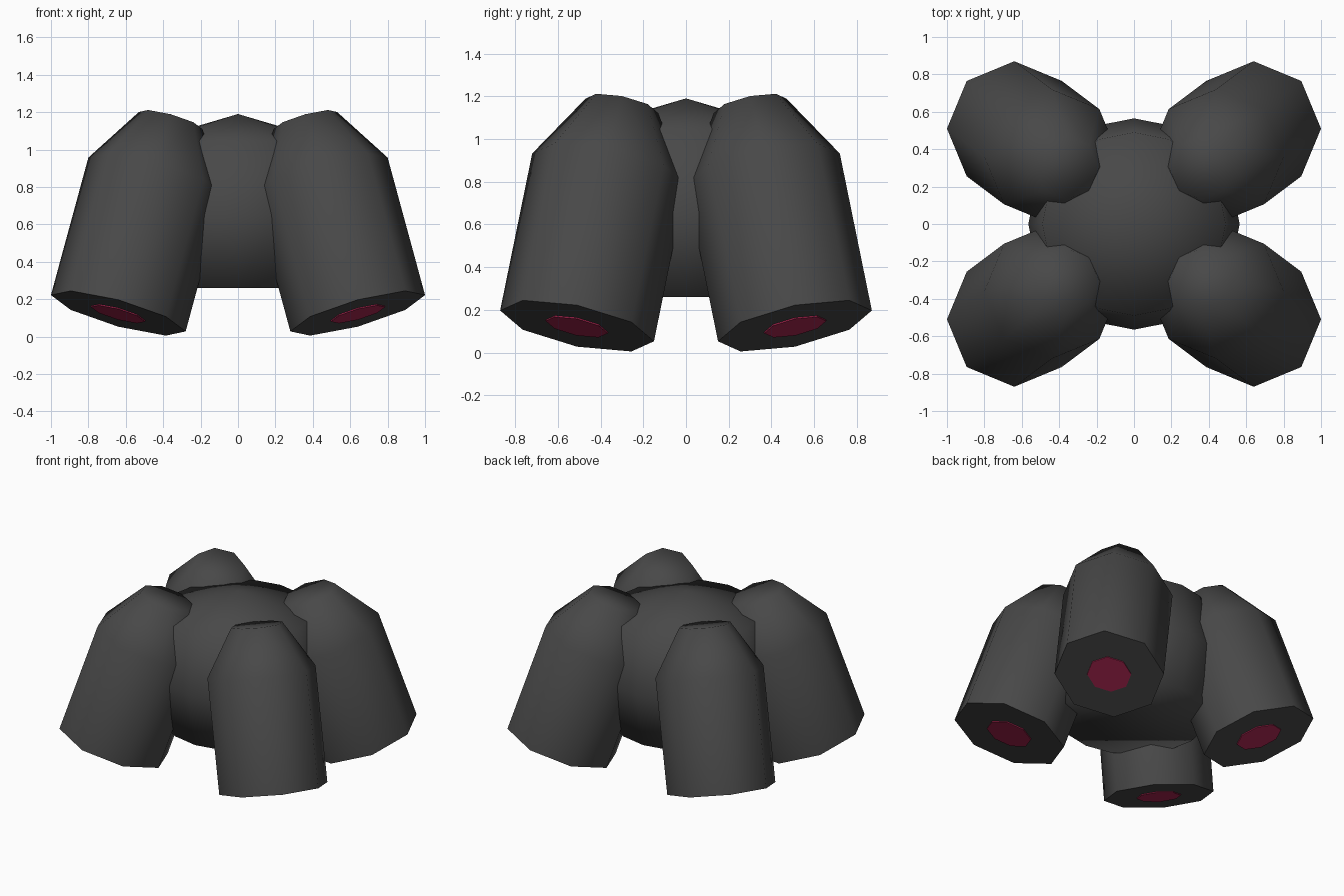
import bpy, bmesh, math

if "Cube" in bpy.data.objects:
    bpy.data.objects.remove(bpy.data.objects["Cube"])

def material(name, col):
    m = bpy.data.materials.new(name)
    m.diffuse_color = (*col, 1)
    m.use_nodes = True
    m.node_tree.nodes["Principled BSDF"].inputs["Base Color"].default_value = m.diffuse_color
    return m

GREY = material("dark grey", (0.065, 0.065, 0.065))
PINK = material("crimson", (0.42, 0.02, 0.085))

def loft(name, rings, sides, mat, slope=(0, 0), mirror=(1, 1), angle=80):
    """Stack rings (cx, cy, z, radius); slope tilts each ring; radius 0 is a tip."""
    bm = bmesh.new()
    loops = []
    for cx, cy, z, r in rings:
        loop = []
        for i in range(sides if r else 1):
            t = 2 * math.pi * i / sides
            dx, dy = r * math.cos(t), r * math.sin(t)
            loop.append(bm.verts.new(((cx + dx) * mirror[0], (cy + dy) * mirror[1],
                                      z + slope[0] * dx + slope[1] * dy)))
        loops.append(loop)
    for a, b in zip(loops, loops[1:]):
        for i in range(sides):
            j = (i + 1) % sides
            if len(b) == 1:
                bm.faces.new((a[i], a[j], b[0]))
            else:
                bm.faces.new((a[i], a[j], b[j], b[i]))
    for loop in (loops[0], loops[-1]):
        if len(loop) > 2:
            bm.faces.new(loop)
    bmesh.ops.recalc_face_normals(bm, faces=bm.faces)
    me = bpy.data.meshes.new(name)
    bm.to_mesh(me)
    bm.free()
    me.materials.append(mat)
    ob = bpy.data.objects.new(name, me)
    bpy.context.collection.objects.link(ob)
    bpy.ops.object.select_all(action='DESELECT')
    ob.select_set(True)
    bpy.context.view_layer.objects.active = ob
    bpy.ops.object.shade_smooth_by_angle(angle=math.radians(angle))
    return ob

# Barrel body with a shallow cone on top
loft("body", [(0, 0, 0.26, 0.49), (0, 0, 0.65, 0.565),
              (0, 0, 1.045, 0.49), (0, 0, 1.19, 0)], 16, GREY)

# Four splayed legs with tapered shoulders, each with a disc under the foot
SLOPE = (0.27, 0.2)
for side, sx in (("right", 1), ("left", -1)):
    for end, sy in (("front", -1), ("back", 1)):
        loft(f"{end}_{side}_leg",
             [(0.64, 0.51, 0.125, 0.36), (0.44, 0.36, 0.86, 0.36),
              (0.36, 0.30, 1.155, 0.17)], 8, GREY, SLOPE, (sx, sy))
        loft(f"{end}_{side}_foot_disc",
             [(0.642, 0.512, 0.119, 0.145), (0.64, 0.51, 0.126, 0.145)],
             8, PINK, SLOPE, (sx, sy), 30)
